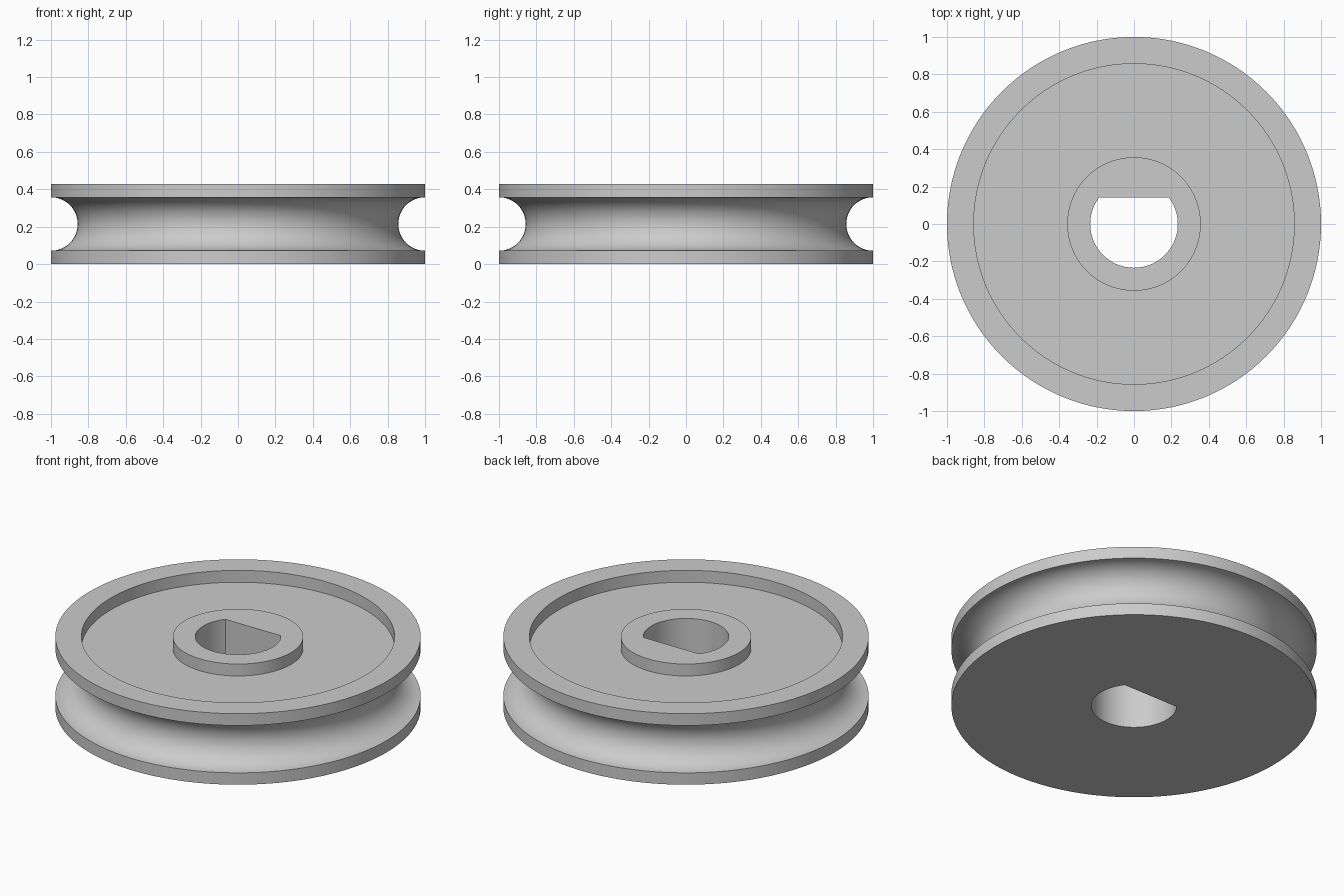
import bpy, bmesh
from math import sin, cos, pi, radians, asin

cube = bpy.data.objects.get("Cube")
if cube:
    bpy.data.objects.remove(cube, do_unlink=True)

HEIGHT, FLOOR = 0.429, 0.357
RIM, RIM_IN, HUB = 1.0, 0.857, 0.357
BORE, FLAT = 0.234, 0.143
GROOVE, STEPS, SEGMENTS = 0.143, 24, 128

metal = bpy.data.materials.new("Grey metal")
metal.use_nodes = True
colour = (0.6, 0.6, 0.6, 1)
metal.diffuse_color = colour
metal.node_tree.nodes["Principled BSDF"].inputs["Base Color"].default_value = colour

# Half section: underside, round groove, rim, recessed web, hub, bore
profile = [(BORE, 0), (RIM, 0)]
for i in range(STEPS + 1):
    a = pi * i / STEPS
    profile.append((RIM - GROOVE * sin(a), HEIGHT / 2 - GROOVE * cos(a)))
profile += [(RIM, HEIGHT), (RIM_IN, HEIGHT), (RIM_IN, FLOOR),
            (HUB, FLOOR), (HUB, HEIGHT), (BORE, HEIGHT)]

# Extra angles keep the corners of the D-shaped bore exact
corner = asin(FLAT / BORE)
angles = sorted([2 * pi * i / SEGMENTS for i in range(SEGMENTS)] + [corner, pi - corner])

# Revolve the section, flattening the back of the bore
bm = bmesh.new()
rings = []
for a in angles:
    ring = []
    for r, z in profile:
        y = r * sin(a)
        ring.append(bm.verts.new((r * cos(a), min(y, FLAT) if r == BORE else y, z)))
    rings.append(ring)
for k, ring in enumerate(rings):
    following = rings[(k + 1) % len(rings)]
    for j in range(len(profile)):
        n = (j + 1) % len(profile)
        bm.faces.new((ring[j], following[j], following[n], ring[n]))
bmesh.ops.recalc_face_normals(bm, faces=bm.faces)

mesh = bpy.data.meshes.new("pulley_wheel")
bm.to_mesh(mesh)
bm.free()
mesh.materials.append(metal)
wheel = bpy.data.objects.new("pulley_wheel", mesh)
bpy.context.collection.objects.link(wheel)
bpy.context.view_layer.objects.active = wheel
wheel.select_set(True)
bpy.ops.object.shade_smooth_by_angle(angle=radians(30))
